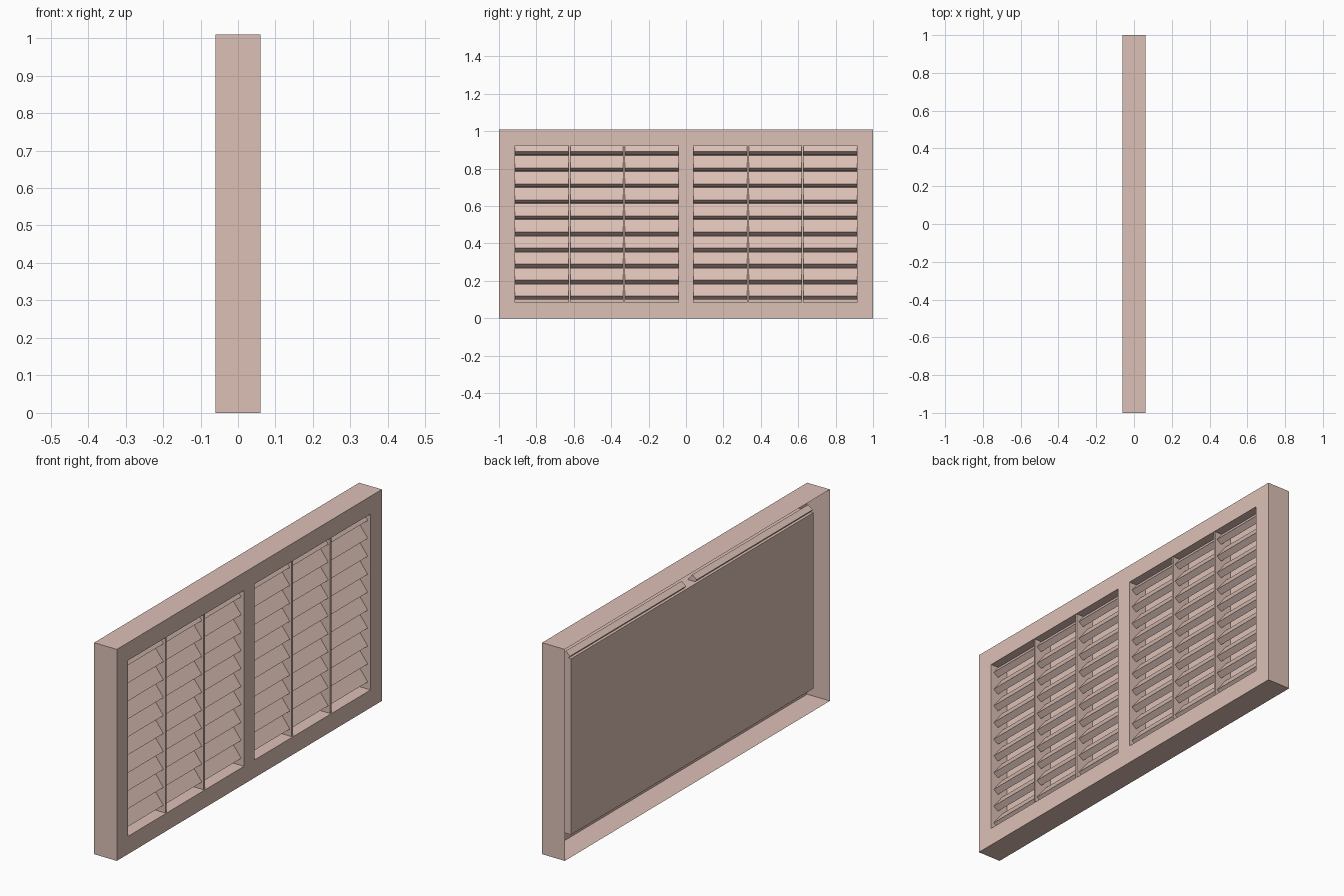
import bpy, bmesh

if "Cube" in bpy.data.objects:
    bpy.data.objects.remove(bpy.data.objects["Cube"])

paint = bpy.data.materials.new("pale_clay")
paint.diffuse_color = (0.72, 0.53, 0.47, 1)
paint.use_nodes = True
paint.node_tree.nodes["Principled BSDF"].inputs["Base Color"].default_value = paint.diffuse_color

W, H, D = 1.0, 1.01, 0.06          # half width, height, half depth
IW, Z0, Z1 = 0.915, 0.085, 0.925   # opening
BACK = -0.033                      # depth of the closed tray


def make_object(name, bm):
    mesh = bpy.data.meshes.new(name)
    bm.normal_update()
    bm.to_mesh(mesh)
    bm.free()
    obj = bpy.data.objects.new(name, mesh)
    mesh.materials.append(paint)
    bpy.context.collection.objects.link(obj)
    return obj


def extrude_along_y(name, profile, y0, y1):
    """Solid with an x-z profile running from y0 to y1."""
    bm = bmesh.new()
    a = [bm.verts.new((x, y0, z)) for x, z in profile]
    b = [bm.verts.new((x, y1, z)) for x, z in profile]
    bm.faces.new(a)
    bm.faces.new(b[::-1])
    n = len(profile)
    for i in range(n):
        j = (i + 1) % n
        bm.faces.new((a[i], b[i], b[j], a[j]))
    bmesh.ops.recalc_face_normals(bm, faces=bm.faces)
    return make_object(name, bm)


def upright(name, y, width, x0, x1):
    profile = [(x0, Z0), (x1, Z0), (x1, Z1), (x0, Z1)]
    return extrude_along_y(name, profile, y - width / 2, y + width / 2)


# Frame: outer shell open at the back, front border, recessed tray with back panel
bm = bmesh.new()


def ring(x, w, z0, z1):
    return [bm.verts.new((x, y, z)) for y, z in ((-w, z0), (w, z0), (w, z1), (-w, z1))]


rings = [ring(-D, W, 0, H), ring(D, W, 0, H), ring(D, IW, Z0, Z1), ring(BACK, IW, Z0, Z1)]
for a, b in zip(rings, rings[1:]):
    for i in range(4):
        j = (i + 1) % 4
        bm.faces.new((a[i], a[j], b[j], b[i]))
bm.faces.new(rings[-1])
make_object("frame", bm)

# Central mullion and thin dividers
upright("mullion", 0, 0.08, BACK, D)
for side in (-1, 1):
    for y in (0.332, 0.622):
        upright("divider", side * y, 0.01, BACK, 0.055)

# Tilted slats, ten per half; the top pair pokes through the tray
slat = [(0.045, 0.0), (-0.005, 0.065), (-0.029, 0.047), (0.021, -0.018)]
for k in range(10):
    z = 0.119 + k * 0.0857
    profile = [(x, z + dz) for x, dz in slat]
    for y0, y1 in ((-IW, -0.04), (0.04, IW)):
        extrude_along_y("slat", profile, y0, y1)
